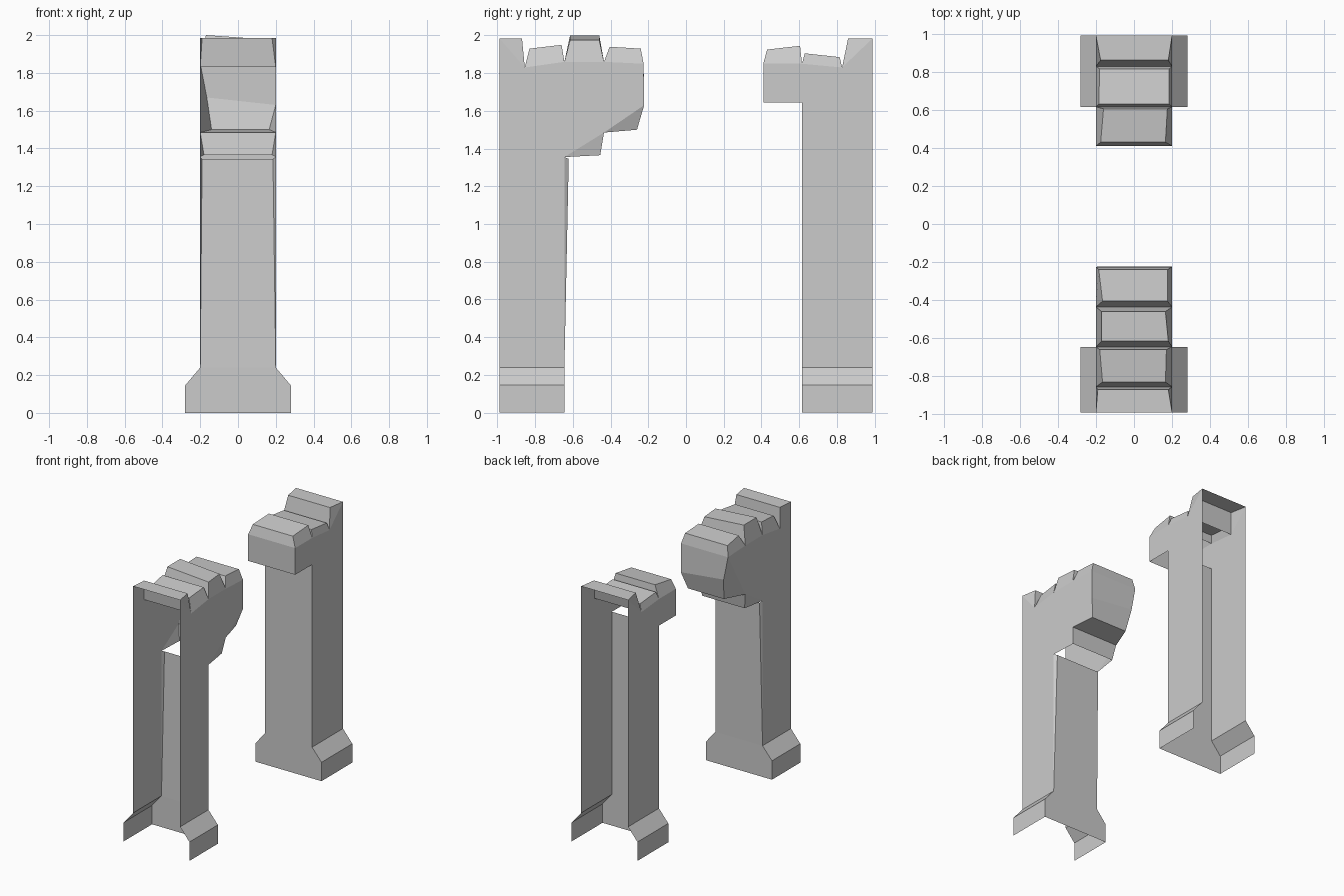
import bpy, bmesh

if "Cube" in bpy.data.objects:
    bpy.data.objects.remove(bpy.data.objects["Cube"])

W = 0.2      # half width of the shaft
FOOT = 0.28  # half width of the foot


def build_pillar(name, stations, outer, inner):
    """Hollow half arch. Stations run from the outer top over the stones to the
    top of the foot: (y, z, x_left, x_right, left_rise, skip_strip_to_next)."""
    bm = bmesh.new()
    rows = [(bm.verts.new((xl, y, z + rise)), bm.verts.new((xr, y, z)))
            for y, z, xl, xr, rise, skip in stations]

    # top, end, underside and inner face strips
    for i in range(len(rows) - 1):
        if not stations[i][5]:
            a, b = rows[i], rows[i + 1]
            bm.faces.new((a[0], a[1], b[1], b[0]))

    foot_top = [bm.verts.new((s * W, outer, 0.24)) for s in (-1, 1)]
    for side in (0, 1):
        # flat side wall through the full-width points
        wide = [i for i, s in enumerate(stations) if abs(abs(s[2 + side]) - W) < 1e-4]
        bm.faces.new([rows[i][side] for i in wide] + [foot_top[side]])
        # chipped stone sides between them
        for i, j in zip(wide, wide[1:]):
            if j - i > 1:
                bm.faces.new([rows[k][side] for k in range(i, j + 1)])

    # flared foot, open at the outer end and below
    prev_in, prev_out = rows[-1], foot_top
    for z in (0.145, 0.0):
        cur_in = [bm.verts.new((s * FOOT, inner, z)) for s in (-1, 1)]
        cur_out = [bm.verts.new((s * FOOT, outer, z)) for s in (-1, 1)]
        bm.faces.new((prev_in[0], prev_in[1], cur_in[1], cur_in[0]))
        for s in (0, 1):
            bm.faces.new((prev_in[s], prev_out[s], cur_out[s], cur_in[s]))
        prev_in, prev_out = cur_in, cur_out

    bmesh.ops.recalc_face_normals(bm, faces=bm.faces)
    # make sure normals point outwards on the open shell
    ref = max(bm.faces, key=lambda f: f.calc_center_median().x)
    if ref.normal.x < 0:
        bmesh.ops.reverse_faces(bm, faces=bm.faces)
    mesh = bpy.data.meshes.new(name)
    bm.to_mesh(mesh)
    bm.free()
    ob = bpy.data.objects.new(name, mesh)
    bpy.context.collection.objects.link(ob)
    return ob


def st(y, z, xl=-W, xr=W, rise=0.0, skip=False):
    return (y, z, xl, xr, rise, skip)


# taller broken half with the stepped overhang
build_pillar("front_broken_pillar", [
    st(-0.99, 1.985), st(-0.87, 1.985, -0.19, 0.18),
    st(-0.855, 1.83),
    st(-0.83, 1.93, -0.165, 0.165), st(-0.66, 1.95, -0.18, 0.17),
    st(-0.645, 1.86),
    st(-0.615, 1.975, -0.17, 0.18, 0.025), st(-0.46, 1.975, -0.17, 0.165, 0.025),
    st(-0.435, 1.86),
    st(-0.405, 1.94, -0.165, 0.175), st(-0.24, 1.93, -0.185, 0.175),
    st(-0.225, 1.85),
    st(-0.222, 1.63, -0.165, W, 0.04),
    st(-0.26, 1.5, -0.14, 0.165),
    st(-0.435, 1.485),
    st(-0.455, 1.365, -0.18, 0.18, 0, True),
    st(-0.645, 1.355, skip=True),
    st(-0.622, 1.345, -0.19, 0.185),
    st(-0.645, 0.24),
], -0.99, -0.645)

# shorter broken half
build_pillar("back_broken_pillar", [
    st(0.99, 1.985), st(0.86, 1.985, -0.175, 0.18),
    st(0.828, 1.83),
    st(0.815, 1.885, -0.18, 0.185), st(0.63, 1.905, -0.185, 0.185),
    st(0.615, 1.85),
    st(0.605, 1.945, -0.16, 0.175), st(0.43, 1.925, -0.175, 0.165),
    st(0.41, 1.85),
    st(0.41, 1.645, skip=True),
    st(0.615, 1.645),
    st(0.615, 0.24),
], 0.99, 0.615)
